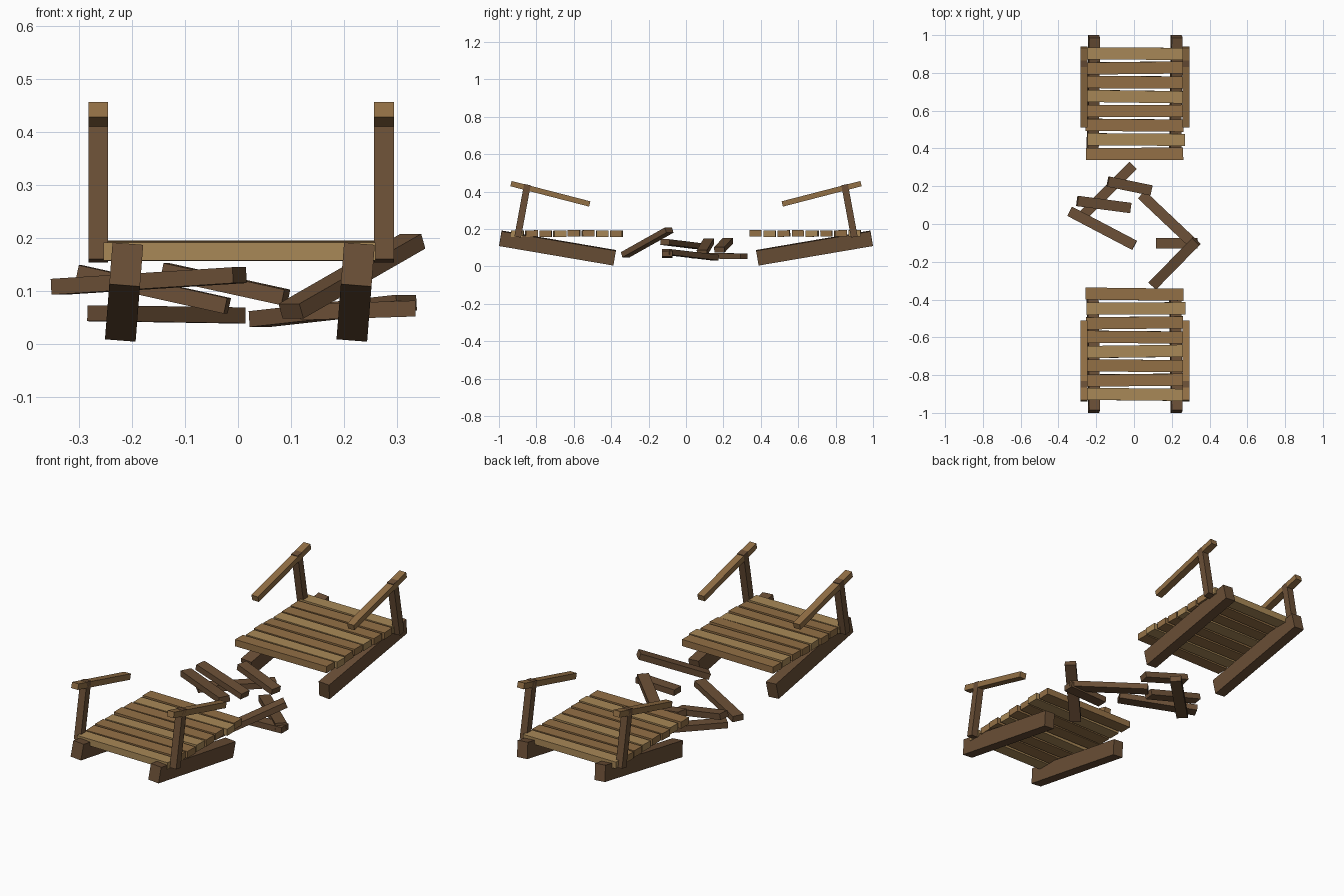
import bpy, random
from math import radians
from mathutils import Vector, Matrix, Euler

if "Cube" in bpy.data.objects:
    bpy.data.objects.remove(bpy.data.objects["Cube"])

random.seed(4)


def material(name, rgb):
    m = bpy.data.materials.new(name)
    m.diffuse_color = (*rgb, 1)
    m.use_nodes = True
    m.node_tree.nodes["Principled BSDF"].inputs["Base Color"].default_value = m.diffuse_color
    return m


DARK = material("dark_wood", (0.145, 0.078, 0.037))
MID = material("mid_wood", (0.29, 0.16, 0.06))
LIGHT = material("light_wood", (0.39, 0.245, 0.095))


def block(name, size, loc, rot, mat):
    """Box of a given size, placed with an Euler rotation in degrees."""
    bpy.ops.mesh.primitive_cube_add(size=1)
    ob = bpy.context.object
    ob.name = name
    ob.data.transform(Matrix.Diagonal((*size, 1)))
    ob.location = loc
    ob.rotation_euler = Euler([radians(a) for a in rot])
    ob.data.materials.append(mat)
    return ob


def timber(name, p, q, width, thick, mat):
    """Box running from p to q, lying as flat as its slope allows."""
    p, q = Vector(p), Vector(q)
    x = (q - p).normalized()
    y = Vector((0, 0, 1)).cross(x).normalized()
    z = x.cross(y)
    ob = block(name, ((q - p).length, width, thick), (0, 0, 0), (0, 0, 0), mat)
    m = Matrix((x, y, z)).transposed().to_4x4()
    m.translation = (p + q) / 2
    ob.matrix_world = m
    return ob


for end, s in (("front", -1), ("back", 1)):
    # sagging support beams
    for side, x in (("left", -0.215), ("right", 0.222)):
        block(f"{end}_{side}_beam", (0.058, 0.62, 0.08),
              (x, s * 0.687, 0.098), (s * 9.7, 4.5, 0), DARK)

    # deck planks, slightly uneven
    for i in range(8):
        shift = 0.008 if i == 6 else 0
        block(f"{end}_plank_{i + 1}",
              (0.515 + random.uniform(-0.006, 0.012), 0.064, 0.034),
              (0.003 + shift, s * (0.902 - i * 0.0758), 0.176 + random.uniform(-0.002, 0.002)),
              (random.uniform(-2, 2), 0, random.uniform(-0.9, 0.9)),
              LIGHT if i % 3 == 0 else MID)

    # leaning posts with broken handrails
    for side, x in (("left", -0.2635), ("right", 0.2755)):
        block(f"{end}_{side}_post", (0.037, 0.036, 0.285),
              (x, s * 0.874, 0.297), (-s * -10.5, 0, 0), DARK)
        block(f"{end}_{side}_handrail", (0.037, 0.435, 0.029),
              (x, s * 0.725, 0.388), (s * 14.5, 0, 0), MID)

# fallen debris between the two halves
debris = [
    ((-0.265, 0.05, 0.058), (-0.005, 0.31, 0.054)),
    ((-0.30, 0.122, 0.134), (-0.02, 0.085, 0.072)),
    ((-0.138, 0.225, 0.138), (0.09, 0.178, 0.088)),
    ((-0.34, 0.067, 0.108), (0.003, -0.113, 0.13)),
    ((0.04, 0.155, 0.047), (0.318, -0.108, 0.078)),
    ((0.118, -0.101, 0.060), (0.335, -0.101, 0.067)),
    ((0.10, -0.325, 0.062), (0.33, -0.09, 0.194)),
]
for i, (p, q) in enumerate(debris):
    timber(f"fallen_timber_{i + 1}", p, q, 0.055, 0.03, DARK)
